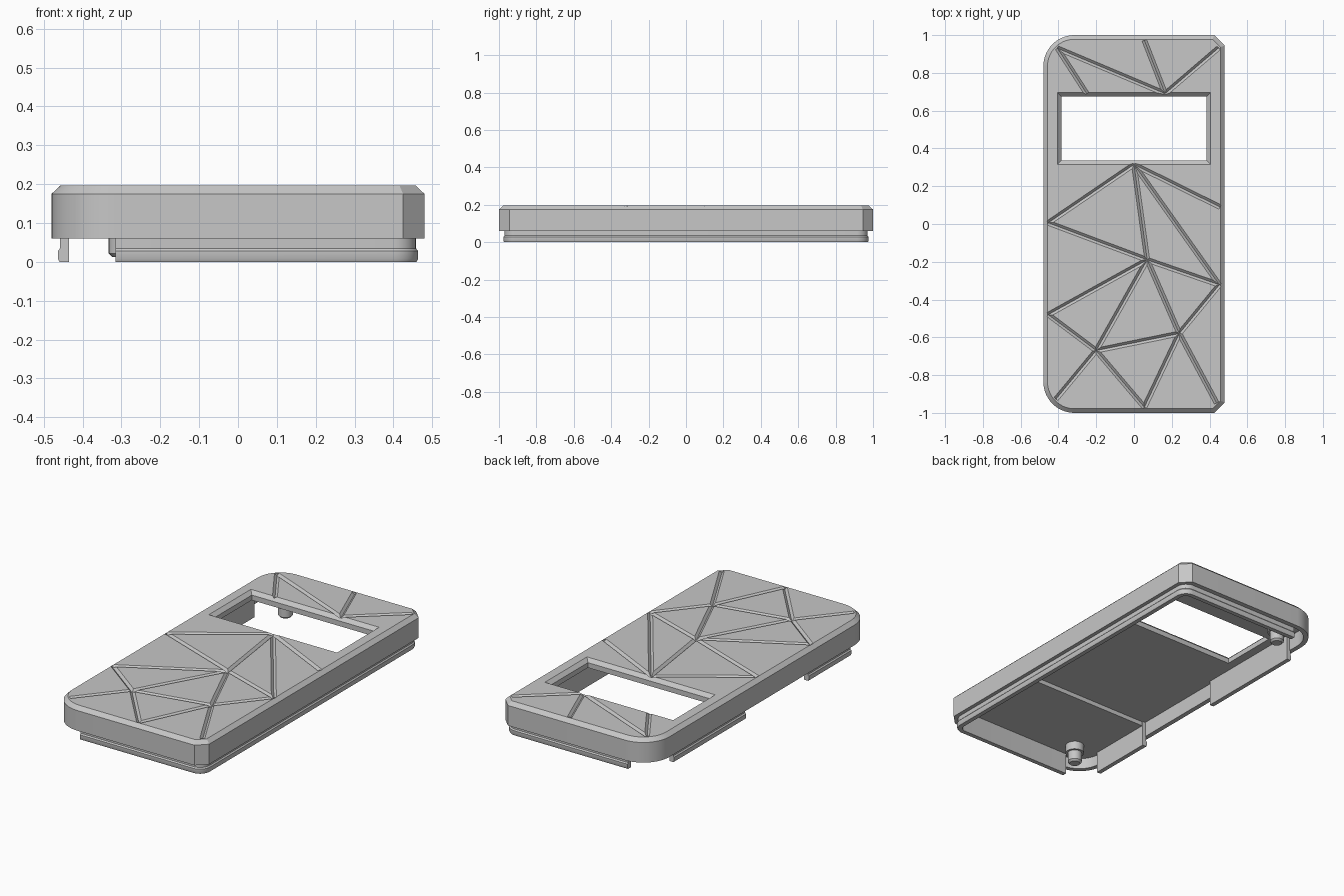
import bpy, bmesh
from math import sin, cos, pi, radians
from mathutils import Vector

cube = bpy.data.objects.get("Cube")
if cube:
    bpy.data.objects.remove(cube)

HALF_X, HALF_Y, RADIUS, CHAMFER = 0.48, 1.0, 0.165, 0.055
RIM_Z, TOP_Z, LID_Z, WALL = 0.06, 0.196, 0.147, 0.027
STEP_Y, STEP_Z = -0.45, 0.122

gray = bpy.data.materials.new("gray_plastic")
gray.use_nodes = True
gray.diffuse_color = (0.57, 0.57, 0.57, 1)
gray.node_tree.nodes["Principled BSDF"].inputs["Base Color"].default_value = gray.diffuse_color


def loft(name, rings):
    """Closed solid through rings of equal length, capped at both ends."""
    bm = bmesh.new()
    rows = [[bm.verts.new(p) for p in ring] for ring in rings]
    n = len(rows[0])
    for a, b in zip(rows, rows[1:]):
        for i in range(n):
            j = (i + 1) % n
            bm.faces.new((a[i], a[j], b[j], b[i]))
    bm.faces.new(rows[0])
    bm.faces.new(rows[-1])
    bmesh.ops.recalc_face_normals(bm, faces=bm.faces)
    mesh = bpy.data.meshes.new(name)
    bm.to_mesh(mesh)
    bm.free()
    mesh.materials.append(gray)
    obj = bpy.data.objects.new(name, mesh)
    bpy.context.collection.objects.link(obj)
    return obj


def smooth(obj):
    obj.data.shade_smooth()
    obj.data.set_sharp_from_angle(angle=radians(30))


def arc(cx, cy, r, start, steps):
    """Quarter circle, counter-clockwise from the start angle."""
    angles = [start + pi / 2 * i / steps for i in range(steps + 1)]
    return [(cx + r * cos(a), cy + r * sin(a)) for a in angles]


def outline(d, z):
    """Case outline inset by d: two cut corners on the right, two round ones on the left."""
    x, y, c = HALF_X, HALF_Y, CHAMFER + 0.414 * d
    pts = [(x - c, -y + d), (x - d, -y + c), (x - d, y - c), (x - c, y - d)]
    cx, cy = -x + RADIUS, y - RADIUS
    pts += arc(cx, cy, RADIUS - d, pi / 2, 14) + arc(cx, -cy, RADIUS - d, pi, 14)
    return [(px, py, z) for px, py in pts]


def rectangle(hx, y0, y1, z):
    return [(-hx, y0, z), (hx, y0, z), (hx, y1, z), (-hx, y1, z)]


# Hollow case: lid top, outer wall, rim, inner wall, lid underside
case = loft("case_shell", [outline(d, z) for d, z in (
    (0.022, TOP_Z), (0, 0.175), (0, RIM_Z), (WALL, RIM_Z), (WALL, LID_Z))])

# Window cutter with a sloped upper edge
cutters = [loft("window_cutter", [
    rectangle(0.425, 0.295, 0.715, TOP_Z + 0.02),
    rectangle(0.385, 0.335, 0.675, TOP_Z - 0.02),
    rectangle(0.385, 0.335, 0.675, LID_Z - 0.03)])]

# Engraved triangle pattern: named points and the lines joining them
points = dict(
    A=(-.405, .93), B=(-.25, .69), C=(.165, .69), D=(.055, .972), E=(.448, .932),
    T=(0, .315), L=(-.454, .006), R=(.455, .09), M=(.07, -.19), S=(.452, -.322),
    K=(-.454, -.48), P=(-.2, -.67), Q=(.24, -.58),
    F=(-.413, -.927), G=(.055, -.97), H=(.437, -.947))
lines = "AB AC DC CE TL TR TM TS LM MS MK MP MQ SQ KP PQ PF PG QG QH".split()

DEPTH, HALF_W, RISE = 0.013, 0.013, 0.01
for a, b in lines:
    p, q = Vector((*points[a], 0)), Vector((*points[b], 0))
    side = (q - p).normalized().cross(Vector((0, 0, 1))) * HALF_W * (1 + RISE / DEPTH)
    top, low = Vector((0, 0, TOP_Z + RISE)), Vector((0, 0, TOP_Z - DEPTH))
    cutters.append(loft("groove_cutter", [
        [e + top + side, e + top - side, e + low] for e in (p, q)]))

for cutter in cutters:
    mod = case.modifiers.new("cut", 'BOOLEAN')
    mod.operation, mod.solver, mod.object = 'DIFFERENCE', 'EXACT', cutter
    cutter.hide_render = True
bpy.context.view_layer.update()
cut_mesh = bpy.data.meshes.new_from_object(
    case.evaluated_get(bpy.context.evaluated_depsgraph_get()))
case.modifiers.clear()
case.data = cut_mesh
for cutter in cutters:
    bpy.data.objects.remove(cutter)
smooth(case)


# Thicker front part of the lid underside, ending in a step
def front_outline(z):
    d = WALL - 0.003
    pts = [p for p in outline(d, z) if p[1] < STEP_Y]
    pts[2:2] = [(HALF_X - d, STEP_Y, z), (-HALF_X + d, STEP_Y, z)]
    return pts


loft("front_lid_step", [front_outline(z) for z in (STEP_Z, LID_Z + 0.005)])

# Snap lip: one profile (inset, height) swept along each stretch, rising to the lid
LIP_Y, LIP_IN, LIP_TOP, LIP_R = 0.993, 0.045, LID_Z + 0.005, 0.08
lip_profile = [(0.022, LIP_TOP), (0.022, 0.035), (0.016, 0.028), (0.016, 0.008),
               (0.02, 0), (LIP_IN, 0), (LIP_IN, LIP_TOP)]


def sweep_lip(name, path):
    stations = zip(*[[(x, y, z) for x, y in path(d)] for d, z in lip_profile])
    smooth(loft(name, [list(s) for s in stations]))


def main_path(d):
    """Front, right and back stretch with rounded corners."""
    end_x, cx, cy = -HALF_X + RADIUS, HALF_X - LIP_R, LIP_Y - LIP_R
    return [(end_x, -LIP_Y + d), *arc(cx, -cy, LIP_R - d, -pi / 2, 8),
            *arc(cx, cy, LIP_R - d, 0, 8), (end_x, LIP_Y - d)]


sweep_lip("main_lip", main_path)
for name, y0, y1 in (("front_side_lip", -0.83, -0.445), ("back_side_lip", 0.12, 0.77)):
    sweep_lip(name, lambda d: [(-HALF_X + d, y0), (-HALF_X + d, y1)])

# Stepped locating pegs under the lid
for name, y in (("front_peg", -0.85), ("back_peg", 0.85)):
    smooth(loft(name, [
        [(-0.295 + r * cos(i * pi / 12), y + r * sin(i * pi / 12), z) for i in range(24)]
        for r, z in ((0.05, LID_Z + 0.005), (0.05, 0.075), (0.038, 0.075),
                     (0.038, 0.022), (0.028, 0.012))]))
